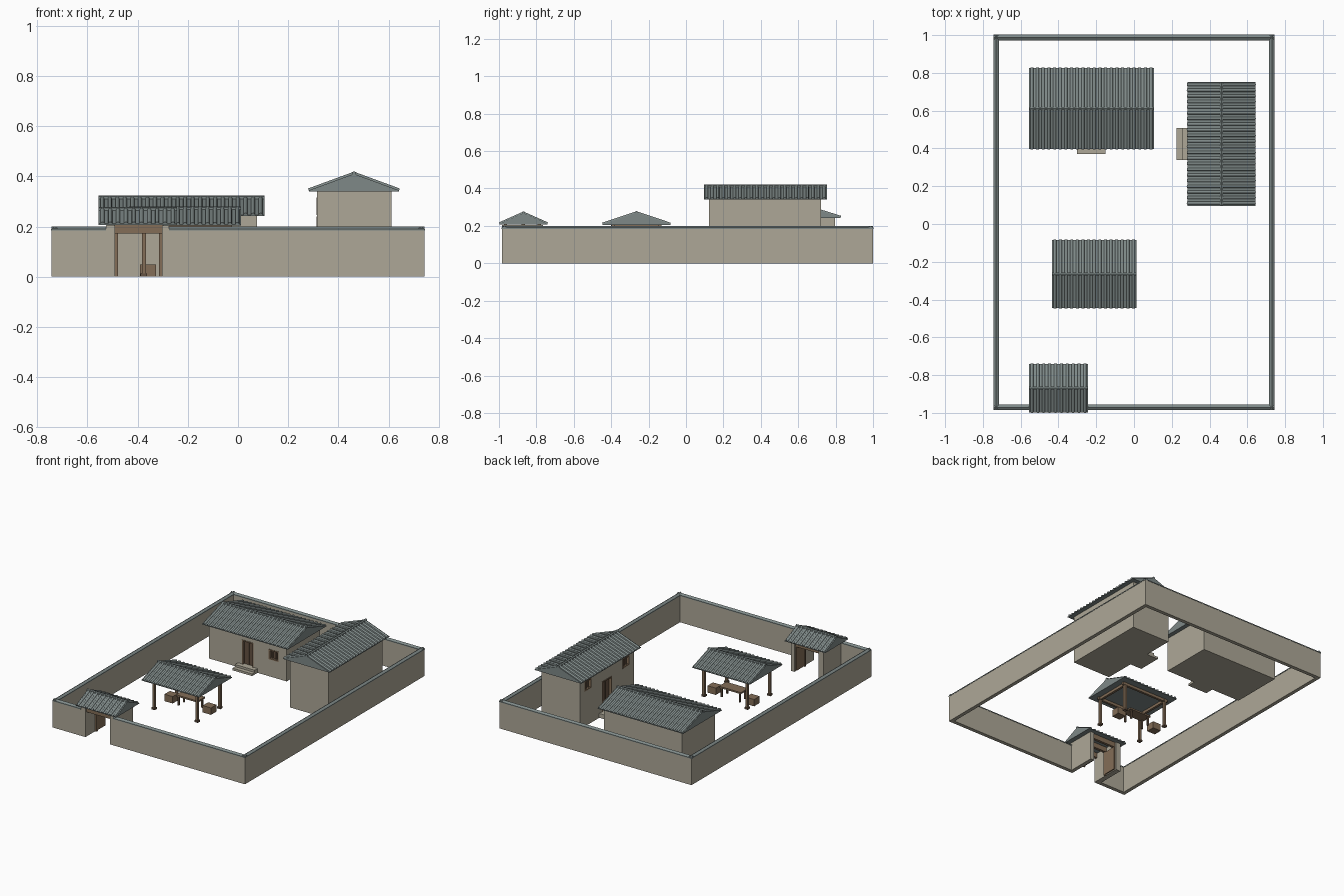
import bpy
import math
from mathutils import Vector

if "Cube" in bpy.data.objects:
    bpy.data.objects.remove(bpy.data.objects["Cube"], do_unlink=True)


def material(name, rgb):
    m = bpy.data.materials.new(name)
    m.use_nodes = True
    m.diffuse_color = (*rgb, 1)
    m.node_tree.nodes["Principled BSDF"].inputs["Base Color"].default_value = (*rgb, 1)
    return m


PLASTER = material("beige_plaster", (0.42, 0.39, 0.31))
TILE = material("grey_roof_tile", (0.21, 0.25, 0.245))
WOOD = material("brown_wood", (0.23, 0.155, 0.095))
DARK = material("dark_wood", (0.13, 0.085, 0.055))


def mesh(name, verts, faces, mat):
    me = bpy.data.meshes.new(name)
    me.from_pydata(verts, [], faces)
    me.materials.append(mat)
    ob = bpy.data.objects.new(name, me)
    bpy.context.collection.objects.link(ob)
    return ob


def box(name, xs, ys, zs, mat):
    """Box between (min, max) pairs."""
    verts = [(x, y, z) for x in xs for y in ys for z in zs]
    faces = [(0, 1, 3, 2), (4, 6, 7, 5), (0, 4, 5, 1),
             (2, 3, 7, 6), (0, 2, 6, 4), (1, 5, 7, 3)]
    return mesh(name, verts, faces, mat)


def block(name, x, y, w, d, z0, z1, mat):
    return box(name, (x - w / 2, x + w / 2), (y - d / 2, y + d / 2), (z0, z1), mat)


def prism(name, a, b, half, z0, z1, mat, lip=0.0):
    """Gabled bar from ground point a to b, with an upright edge of height lip."""
    a, b = Vector((*a, 0)), Vector((*b, 0))
    side = (b - a).normalized().cross(Vector((0, 0, 1))) * half
    up = Vector((0, 0, 1))
    ring = [side + up * z0, side + up * (z0 + lip), up * z1,
            -side + up * (z0 + lip), -side + up * z0]
    verts = [p + r for p in (a, b) for r in ring]
    faces = [(i, (i + 1) % 5, (i + 1) % 5 + 5, i + 5) for i in range(5)]
    faces += [(4, 3, 2, 1, 0), (5, 6, 7, 8, 9)]
    return mesh(name, verts, faces, mat)


def roof(name, a, b, half, z0, z1):
    """Solid gable roof with rows of round tiles and a ridge cap."""
    prism(name, a, b, half, z0, z1 - 0.01, TILE, 0.004)
    p, q = Vector((*a, 0)), Vector((*b, 0))
    along = (q - p).normalized()
    count = round((q - p).length / 0.03)
    radius, sides = 0.008, 6
    verts, faces = [], []
    for s in (-1, 1):
        across = along.cross(Vector((0, 0, 1))) * s
        slope = (across * half - Vector((0, 0, z1 - z0 - 0.014))).normalized()
        normal = slope.cross(along) * s
        normal = normal if normal.z > 0 else -normal
        for i in range(count):
            mid = p + (q - p) * (i + 0.5) / count
            ends = (mid + Vector((0, 0, z1 - 0.01)),
                    mid + across * half + Vector((0, 0, z0 + 0.004)))
            n = len(verts)
            for end in ends:
                for k in range(sides + 1):
                    t = math.pi * k / sides
                    verts.append(end + along * radius * math.cos(t) + normal * radius * math.sin(t))
            m = sides + 1
            for k in range(sides):
                faces.append((n + k, n + k + 1, n + m + k + 1, n + m + k))
            faces.append(tuple(range(n + m, n + 2 * m)))
            faces.append(tuple(range(n + sides, n - 1, -1)))
    tiles = mesh(name + "_tile_rows", verts, faces, TILE)
    bpy.context.view_layer.objects.active = tiles
    bpy.ops.object.select_all(action='DESELECT')
    tiles.select_set(True)
    bpy.ops.object.mode_set(mode='EDIT')
    bpy.ops.mesh.select_all(action='SELECT')
    bpy.ops.mesh.normals_make_consistent(inside=False)
    bpy.ops.object.mode_set(mode='OBJECT')
    prism(name + "_ridge_cap", a, b, 0.008, z1 - 0.015, z1, TILE, 0.011)


def cut(target, xs, ys, zs):
    """Cut a box-shaped recess."""
    cutter = box("recess_cutter", xs, ys, zs, PLASTER)
    mod = target.modifiers.new("recess", 'BOOLEAN')
    mod.operation, mod.object, mod.solver = 'DIFFERENCE', cutter, 'EXACT'
    bpy.context.view_layer.objects.active = target
    bpy.ops.object.modifier_apply(modifier=mod.name)
    bpy.data.objects.remove(cutter, do_unlink=True)


def opening(house, name, centre, width, zs, plane, axis, window):
    """Recessed door or window on the low side of a house along the given axis."""
    def put(label, c0, c1, d0, d1, z0, z1, mat):
        u, v = (c0, c1), (plane + d0, plane + d1)
        return box(label, *((u, v) if axis == 'y' else (v, u)), (z0, z1), mat)
    lo, hi = centre - width / 2, centre + width / 2
    u, v = (lo, hi), (plane - 0.02, plane + 0.02)
    cut(house, *((u, v) if axis == 'y' else (v, u)), zs)
    put(name + "_panel", lo, hi, 0.014, 0.021, *zs, DARK)
    f = 0.008
    put(name + "_left_frame", lo, lo + f, -0.003, 0.02, *zs, WOOD)
    put(name + "_right_frame", hi - f, hi, -0.003, 0.02, *zs, WOOD)
    put(name + "_lintel", lo, hi, -0.003, 0.02, zs[1] - f, zs[1], WOOD)
    if window:
        put(name + "_sill", lo, hi, -0.003, 0.02, zs[0], zs[0] + f, WOOD)
        for i in (1, 2):
            c = lo + width * i / 3
            put(name + "_bar", c - 0.003, c + 0.003, 0.004, 0.01, *zs, WOOD)
    else:
        put(name + "_leaf_joint", centre - 0.002, centre + 0.002, 0.01, 0.015, *zs, WOOD)


# Compound wall with gabled coping; the front is split by the gate
X, YF, YB, T = 0.73, -0.971, 0.987, 0.013
GL, GR = -0.526, -0.275
runs = {"left_wall": ((X, YF), (X, YB)), "right_wall": ((-X, YF), (-X, YB)),
        "back_wall": ((-X, YB), (X, YB)),
        "front_wall_long": ((GR, YF), (X, YF)), "front_wall_short": ((-X, YF), (GL, YF))}
for name, (a, b) in runs.items():
    ex, ey = (T, 0) if a[0] == b[0] else (0, T)
    end_x = T if "back" in name else 0
    px, py = (ex + end_x, ey if ey else T)
    box(name, (a[0] - px, b[0] + px), (a[1] - py, b[1] + py), (0, 0.187), PLASTER)
    d = (Vector(b) - Vector(a)).normalized() * T
    a2 = Vector(a) - (d if "long" not in name else d * 0)
    b2 = Vector(b) + (d if "short" not in name else d * 0)
    prism(name + "_coping", a2, b2, T + 0.002, 0.184, 0.2, TILE, 0.006)

# Gatehouse
for name, xs in (("gate_right_pier", (GL, -0.49)), ("gate_left_pier", (-0.302, GR))):
    box(name, xs, (-0.984, -0.765), (0, 0.205), PLASTER)
for name, x in (("gate_right", -0.484), ("gate_left", -0.308)):
    block(name + "_post", x, -0.87, 0.012, 0.014, 0, 0.175, WOOD)
    block(name + "_door_leaf", x, -0.82, 0.008, 0.09, 0.006, 0.17, WOOD)
for y in (-0.965, -0.87, -0.785):
    box("gate_beam", (-0.495, -0.297), (y - 0.009, y + 0.009), (0.172, 0.207), WOOD)
roof("gate_roof", (-0.556, -0.869), (-0.244, -0.869), 0.128, 0.207, 0.278)

# Open pavilion
for x in (-0.375, -0.042):
    for y in (-0.39, -0.14):
        block("pavilion_post", x, y, 0.017, 0.017, 0, 0.19, WOOD)
        block("pavilion_post_base", x, y, 0.026, 0.026, 0, 0.012, DARK)
    block("pavilion_cross_beam", x, -0.265, 0.016, 0.27, 0.186, 0.207, WOOD)
for y in (-0.39, -0.14):
    block("pavilion_long_beam", -0.2085, y, 0.37, 0.016, 0.186, 0.207, WOOD)
roof("pavilion_roof", (-0.434, -0.265), (0.012, -0.265), 0.181, 0.205, 0.28)

# Table and seats
block("table_top", -0.21, -0.225, 0.17, 0.08, 0.063, 0.074, WOOD)
for sx in (-1, 1):
    for sy in (-1, 1):
        block("table_leg", -0.21 + sx * 0.07, -0.225 + sy * 0.03, 0.01, 0.01, 0, 0.064, DARK)
for x in (-0.358, -0.062):
    block("seat", x, -0.225, 0.064, 0.06, 0, 0.048, WOOD)

# Main house along the back
house = box("main_house", (-0.525, 0.075), (0.43, 0.796), (0, 0.245), PLASTER)
opening(house, "main_door", -0.225, 0.09, (0.03, 0.2), 0.43, 'y', False)
opening(house, "main_window", -0.024, 0.075, (0.12, 0.19), 0.43, 'y', True)
box("main_lower_step", (-0.302, -0.15), (0.37, 0.432), (0, 0.015), PLASTER)
box("main_upper_step", (-0.302, -0.15), (0.398, 0.432), (0.015, 0.03), PLASTER)
roof("main_roof", (-0.556, 0.612), (0.105, 0.612), 0.215, 0.242, 0.323)

# Tall side house
house = box("side_house", (0.315, 0.612), (0.123, 0.722), (0, 0.342), PLASTER)
opening(house, "side_door", 0.425, 0.11, (0.03, 0.24), 0.315, 'x', False)
for y in (0.215, 0.635):
    opening(house, "side_window", y, 0.075, (0.245, 0.315), 0.315, 'x', True)
box("side_lower_step", (0.224, 0.317), (0.34, 0.508), (0, 0.015), PLASTER)
box("side_upper_step", (0.257, 0.317), (0.34, 0.508), (0.015, 0.03), PLASTER)
roof("side_roof", (0.462, 0.095), (0.462, 0.753), 0.18, 0.34, 0.42)
